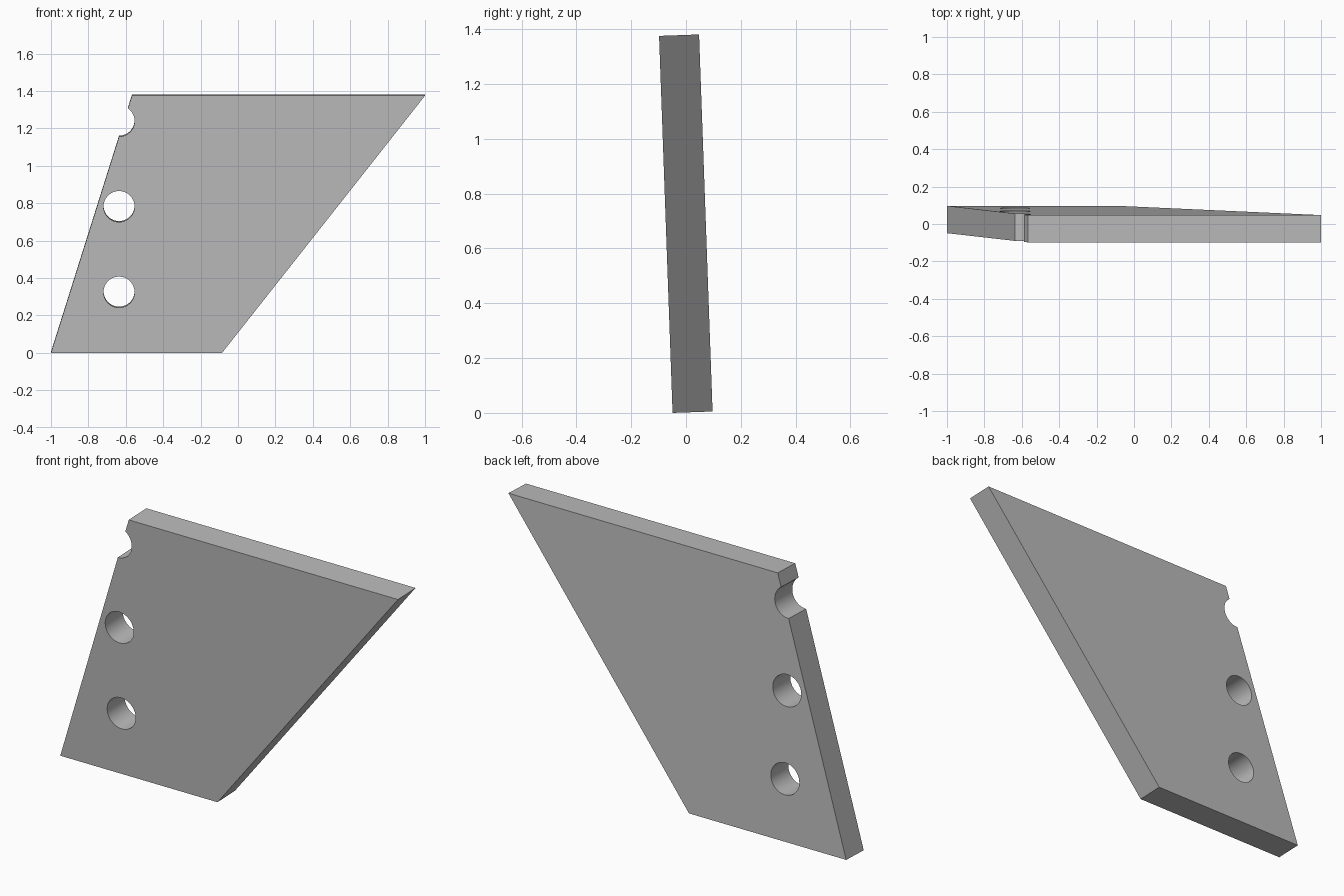
import bpy
import bmesh
import math
from mathutils import Matrix

cube = bpy.data.objects.get("Cube")
if cube:
    bpy.data.objects.remove(cube, do_unlink=True)

THICK = 0.146
TILT = Matrix.Translation((0, -0.049, 0)) @ Matrix.Rotation(math.radians(2.05), 4, 'X')

grey = bpy.data.materials.new("plain grey")
grey.use_nodes = True
colour = (0.5, 0.5, 0.5, 1)
grey.diffuse_color = colour
grey.node_tree.nodes["Principled BSDF"].inputs["Base Color"].default_value = colour


def prism(name, outline, y0, y1):
    """Extrude an x-z outline from y0 to y1, then lean it with the plate."""
    bm = bmesh.new()
    face = bm.faces.new([bm.verts.new((x, y0, z)) for x, z in outline])
    side = bmesh.ops.extrude_face_region(bm, geom=[face])["geom"]
    bmesh.ops.translate(bm, vec=(0, y1 - y0, 0),
                        verts=[v for v in side if isinstance(v, bmesh.types.BMVert)])
    bmesh.ops.recalc_face_normals(bm, faces=bm.faces)
    bm.transform(TILT)
    mesh = bpy.data.meshes.new(name)
    bm.to_mesh(mesh)
    bm.free()
    mesh.materials.append(grey)
    obj = bpy.data.objects.new(name, mesh)
    bpy.context.collection.objects.link(obj)
    return obj


def circle(x, z, radius, sides=48):
    steps = [math.tau * i / sides for i in range(sides)]
    return [(x + radius * math.cos(a), z + radius * math.sin(a)) for a in steps]


# Slanted flat plate
plate = prism("plate", [(-1, 0), (-0.085, 0), (1, 1.376), (-0.567, 1.376)], 0, THICK)

# Two through holes and the notch that breaks the slanted edge
for i, z in enumerate((0.325, 0.783, 1.24)):
    cutter = prism(f"hole_cutter_{i + 1}", circle(-0.636, z, 0.083), -0.1, THICK + 0.1)
    cutter.hide_render = True
    cutter.hide_viewport = True
    cut = plate.modifiers.new(f"hole_{i + 1}", 'BOOLEAN')
    cut.operation = 'DIFFERENCE'
    cut.solver = 'EXACT'
    cut.object = cutter

# Bake the cuts so that the hole walls can be smoothed
bpy.context.view_layer.update()
cut_mesh = bpy.data.meshes.new_from_object(
    plate.evaluated_get(bpy.context.evaluated_depsgraph_get()))
plate.modifiers.clear()
plate.data = cut_mesh
for obj in [o for o in bpy.data.objects if o.name.startswith("hole_cutter")]:
    bpy.data.objects.remove(obj, do_unlink=True)

bpy.ops.object.select_all(action='DESELECT')
plate.select_set(True)
bpy.context.view_layer.objects.active = plate
bpy.ops.object.shade_smooth_by_angle(angle=math.radians(30))
